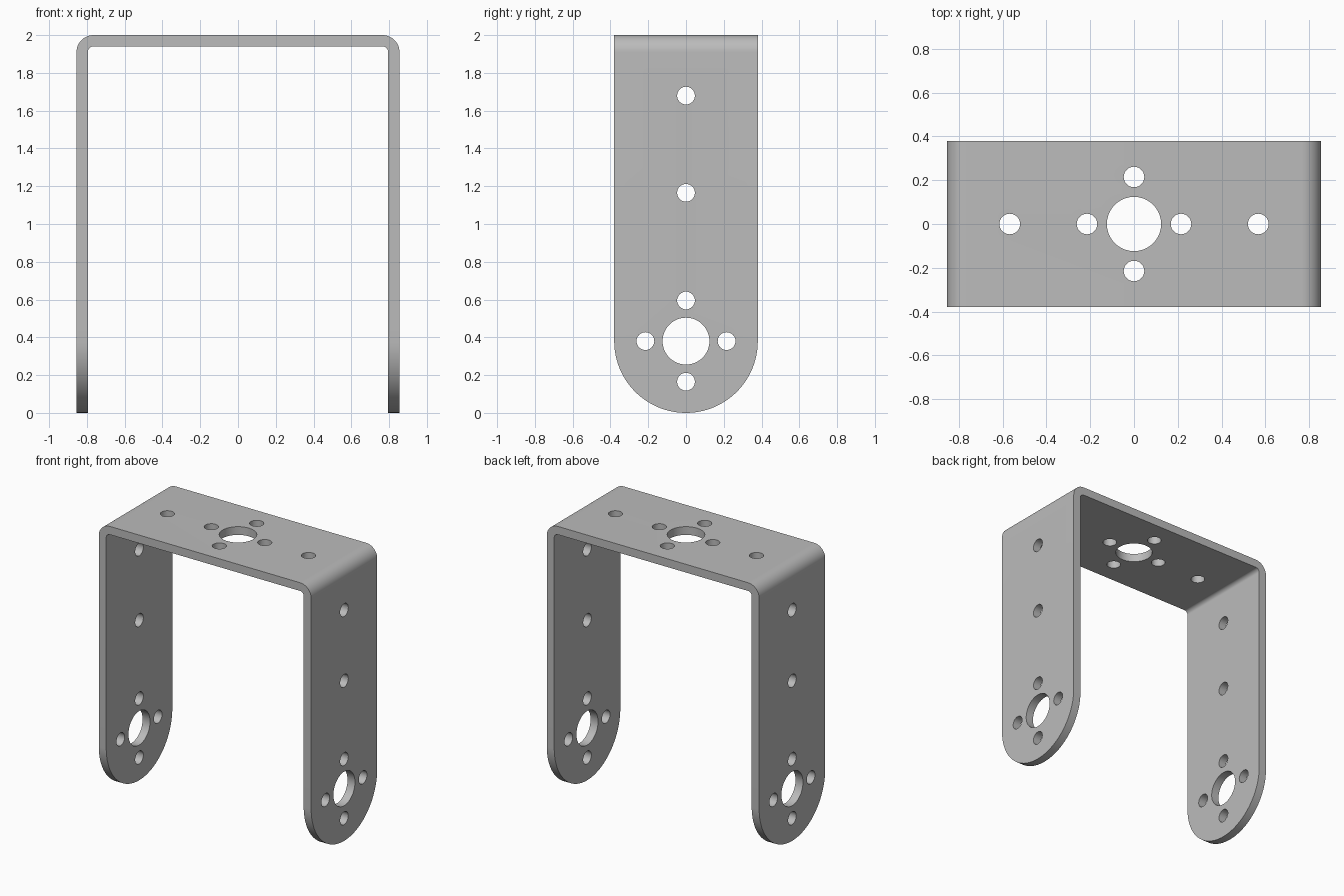
import bpy, bmesh
from math import pi, sin, cos
from mathutils import Matrix, Vector

if "Cube" in bpy.data.objects:
    bpy.data.objects.remove(bpy.data.objects["Cube"])

HALF_X, HALF_Y, TOP = 0.855, 0.38, 2.0
THICK, BEND = 0.06, 0.09
BIG, SMALL, RING = 0.124, 0.047, 0.215

steel = bpy.data.materials.new("grey_metal")
steel.use_nodes = True
grey = (0.5, 0.5, 0.5, 1)
steel.diffuse_color = grey
steel.node_tree.nodes["Principled BSDF"].inputs["Base Color"].default_value = grey


def make_object(name, bm):
    bmesh.ops.recalc_face_normals(bm, faces=bm.faces)
    mesh = bpy.data.meshes.new(name)
    bm.to_mesh(mesh)
    bm.free()
    mesh.materials.append(steel)
    obj = bpy.data.objects.new(name, mesh)
    bpy.context.collection.objects.link(obj)
    return obj


def extrude(name, points, direction):
    bm = bmesh.new()
    face = bm.faces.new([bm.verts.new(p) for p in points])
    out = bmesh.ops.extrude_face_region(bm, geom=[face], use_keep_orig=True)
    verts = [v for v in out["geom"] if isinstance(v, bmesh.types.BMVert)]
    bmesh.ops.translate(bm, verts=verts, vec=direction)
    return make_object(name, bm)


def bent_line(half, top, radius, steps=12):
    """Right half of an upside-down U, then its mirror image."""
    right = [(half, 0)]
    for i in range(steps + 1):
        a = pi / 2 * i / steps
        right.append((half - radius + radius * cos(a), top - radius + radius * sin(a)))
    return right + [(-x, z) for x, z in reversed(right)]


def cut(obj, cutter, operation):
    cutter.hide_render = True
    mod = obj.modifiers.new(operation.lower(), "BOOLEAN")
    mod.object, mod.operation, mod.solver = cutter, operation, "EXACT"
    bpy.context.view_layer.objects.active = obj
    bpy.ops.object.modifier_apply(modifier=mod.name)
    bpy.data.objects.remove(cutter)


# Bent strip
outer = bent_line(HALF_X, TOP, BEND)
inner = bent_line(HALF_X - THICK, TOP - THICK, BEND - THICK)
profile = [(x, -HALF_Y, z) for x, z in outer + inner[::-1]]
bracket = extrude("bracket", profile, Vector((0, 2 * HALF_Y, 0)))

# Rounded leg ends
steps = 48
arc = [pi * i / steps for i in range(steps + 1)]
outline = [(-1, HALF_Y * cos(a), HALF_Y - HALF_Y * sin(a)) for a in arc]
outline += [(-1, -HALF_Y, TOP + 1), (-1, HALF_Y, TOP + 1)]
# Widen the straight part slightly so its sides do not coincide with the strip
outline = [(x, y * 1.0005, z) for x, y, z in outline]
cut(bracket, extrude("leg_outline", outline, Vector((2, 0, 0))), "INTERSECT")

# Holes through both legs and the top plate
holes = bmesh.new()


def hole(place, radius, length, turn):
    bmesh.ops.create_cone(holes, cap_ends=True, segments=64 if radius > 0.1 else 32,
                          radius1=radius, radius2=radius, depth=length,
                          matrix=Matrix.Translation(place) @ turn)


sideways = Matrix.Rotation(pi / 2, 4, "Y")
upright = Matrix.Identity(4)
ring = [(RING, 0), (-RING, 0), (0, RING), (0, -RING)]

leg_holes = [(y, HALF_Y + z, SMALL) for y, z in ring]
leg_holes += [(0, HALF_Y, BIG), (0, 1.165, SMALL), (0, 1.68, SMALL)]
for y, z, r in leg_holes:
    hole((0, y, z), r, 2, sideways)

top_holes = [(x, y, SMALL) for x, y in ring]
top_holes += [(0, 0, BIG), (0.568, 0, SMALL), (-0.568, 0, SMALL)]
for x, y, r in top_holes:
    hole((x, y, TOP - THICK / 2), r, 0.2, upright)

cut(bracket, make_object("hole_cutter", holes), "DIFFERENCE")

# Smooth bends and holes, sharp plate edges
bpy.ops.object.select_all(action="DESELECT")
bracket.select_set(True)
bpy.context.view_layer.objects.active = bracket
bpy.ops.object.shade_smooth_by_angle(angle=pi / 6)
